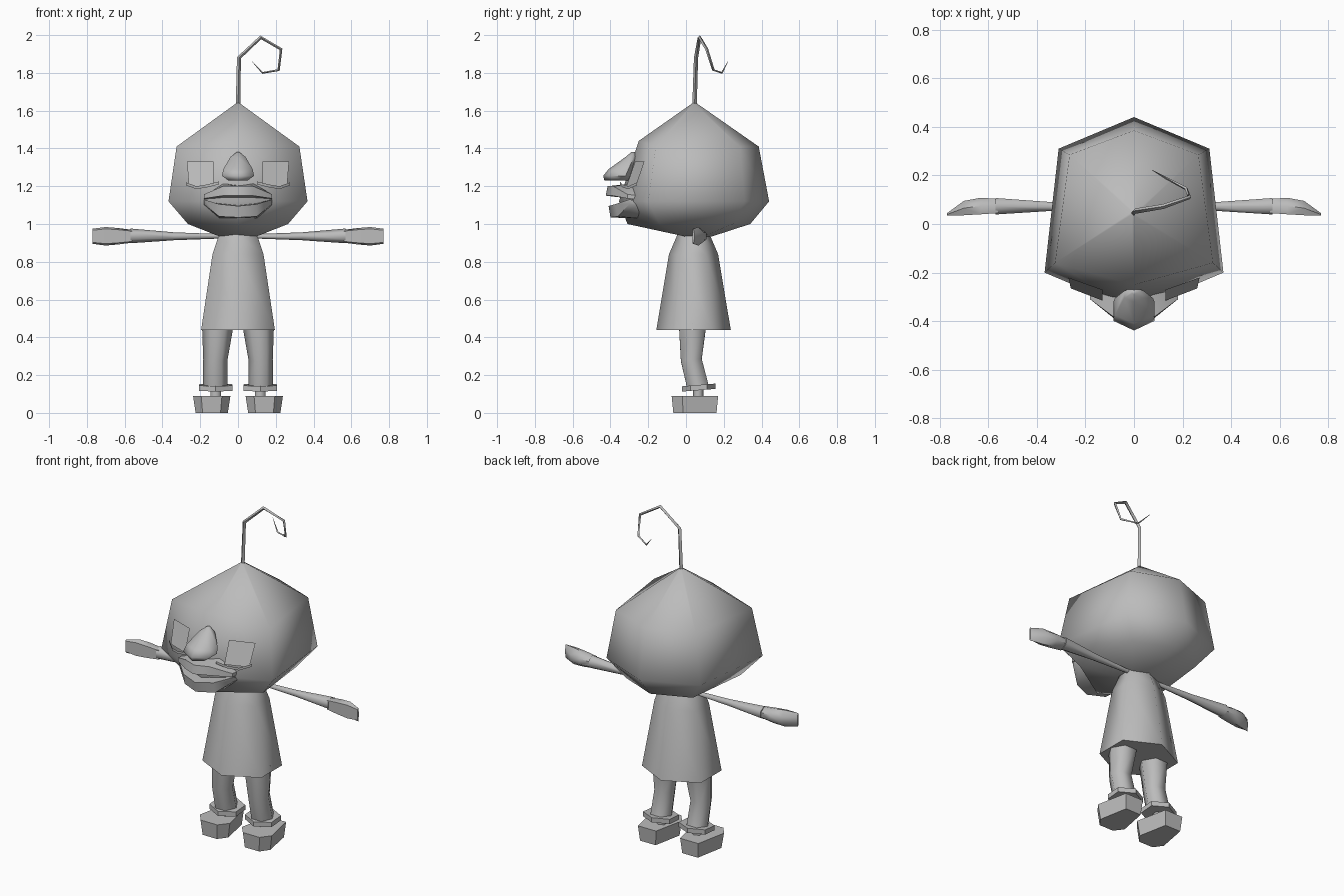
import bpy, bmesh, math
from mathutils import Vector

grey = bpy.data.materials.new("plain grey")
grey.diffuse_color = (0.5, 0.5, 0.5, 1)


def make(name, verts, faces, angle=65):
    bm = bmesh.new()
    vs = [bm.verts.new(v) for v in verts]
    for f in faces:
        bm.faces.new([vs[i] for i in f])
    bmesh.ops.recalc_face_normals(bm, faces=bm.faces)
    me = bpy.data.meshes.new(name)
    bm.to_mesh(me)
    bm.free()
    me.materials.append(grey)
    for p in me.polygons:
        p.use_smooth = angle > 0
    if angle:
        me.set_sharp_from_angle(angle=math.radians(angle))
    ob = bpy.data.objects.new(name, me)
    bpy.context.collection.objects.link(ob)
    return ob


def loft(name, rings, angle=65):
    """Skin equal-length closed rings and cap both ends."""
    n = len(rings[0])
    verts = [p for r in rings for p in r]
    faces = [(k * n + i, k * n + (i + 1) % n, (k + 1) * n + (i + 1) % n, (k + 1) * n + i)
             for k in range(len(rings) - 1) for i in range(n)]
    faces += [tuple(range(n)), tuple(range(len(verts) - n, len(verts)))]
    return make(name, verts, faces, angle)


def hexring(cx, cy, z, rx, ry, tilt=0.0):
    """Six-sided ring with corners at front and back."""
    pts = []
    for i in range(6):
        a = math.radians(90 + 60 * i)
        y = ry * math.sin(a)
        pts.append((cx + rx * math.cos(a) / math.cos(math.pi / 6), cy + y, z + tilt * y))
    return pts


def tube(name, path, radii, n=6):
    pts = [Vector(p) for p in path]
    rings = []
    for i, p in enumerate(pts):
        t = (pts[min(i + 1, len(pts) - 1)] - pts[max(i - 1, 0)]).normalized()
        u = Vector((0, 1, 0)).cross(t).normalized()
        v = t.cross(u)
        rings.append([p + radii[i] * (u * math.cos(2 * math.pi * k / n) + v * math.sin(2 * math.pi * k / n))
                      for k in range(n)])
    return loft(name, rings)


# Head: back y, rear side x/y, front side x/y, front y, z, front z
def head_ring(b, rx, ry, fx, fy, f, z, fz):
    return [(0, b, z), (-rx, ry, z), (-fx, fy, z), (0, f, fz), (fx, fy, z), (rx, ry, z)]


loft("head", [
    head_ring(0.055, 0.008, 0.05, 0.008, 0.04, 0.035, 1.64, 1.64),
    head_ring(0.385, 0.265, 0.285, 0.325, -0.16, -0.25, 1.41, 1.44),
    head_ring(0.44, 0.31, 0.31, 0.368, -0.20, -0.355, 1.12, 1.12),
    head_ring(0.34, 0.22, 0.25, 0.265, -0.14, -0.31, 1.00, 1.00),
    head_ring(0.14, 0.09, 0.09, 0.10, -0.01, -0.03, 0.935, 0.94)])

# Curled antenna
tube("antenna",
     [(0, 0.045, 1.62), (0.005, 0.053, 1.88), (0.12, 0.072, 1.988), (0.228, 0.11, 1.925),
      (0.215, 0.145, 1.815), (0.13, 0.19, 1.80), (0.075, 0.222, 1.86)],
     [0.012, 0.011, 0.01, 0.008, 0.007, 0.005, 0.001], 4)

# Nose: z, half width, back y, front y
loft("nose", [hexring(0, (b + f) / 2, z, w, (b - f) / 2) for z, w, b, f in [
    (1.38, 0.008, -0.27, -0.29), (1.355, 0.04, -0.26, -0.32), (1.29, 0.078, -0.27, -0.41),
    (1.255, 0.085, -0.28, -0.438), (1.23, 0.05, -0.29, -0.432)]])


# Lips: cross-sections at the corner, the middle of each side and the centre
def lip(name, corner, side, mid, sx):
    rows = [(-0.18, corner), (-sx, side), (0, mid), (sx, side), (0.18, corner)]
    loft(name, [[(x, y, z) for y, z in sec] for x, sec in rows], 50)


lip("upper_lip",
    [(-0.25, 1.15), (-0.31, 1.157), (-0.31, 1.135), (-0.25, 1.13)],
    [(-0.28, 1.215), (-0.385, 1.20), (-0.39, 1.15), (-0.28, 1.135)],
    [(-0.30, 1.205), (-0.415, 1.20), (-0.425, 1.15), (-0.30, 1.135)], 0.08)
lip("lower_lip",
    [(-0.25, 1.12), (-0.30, 1.13), (-0.30, 1.105), (-0.25, 1.10)],
    [(-0.28, 1.11), (-0.375, 1.105), (-0.36, 1.04), (-0.25, 1.03)],
    [(-0.31, 1.10), (-0.41, 1.095), (-0.40, 1.035), (-0.29, 1.03)], 0.10)

# Dress
loft("dress", [hexring(0, 0.04, z, rx, ry) for z, rx, ry in [
    (0.945, 0.10, 0.085), (0.84, 0.135, 0.13), (0.44, 0.195, 0.197)]])

for s, side in ((1, "left"), (-1, "right")):
    # Eye plate and wavy lower lid
    make(side + "_eye", [(s * 0.13, -0.315, 1.20), (s * 0.26, -0.265, 1.20),
                         (s * 0.27, -0.22, 1.33), (s * 0.13, -0.27, 1.33)], [(0, 1, 2, 3)])
    lid = [(0.10, -0.35, 1.21), (0.16, -0.338, 1.195), (0.22, -0.305, 1.185), (0.275, -0.26, 1.205)]
    make(side + "_eyelid", [(s * x, y, z + d) for d in (0, 0.015) for x, y, z in lid],
         [(i, i + 1, i + 5, i + 4) for i in range(3)])

    # Arm with flared sleeve, and flat-fronted hand
    tube(side + "_arm", [(s * 0.07, 0.07, 0.935), (s * 0.34, 0.072, 0.935), (s * 0.57, 0.073, 0.937)],
         [0.011, 0.021, 0.039])
    loft(side + "_hand", [
        [(s * x, f, 0.935 + 0.8 * h), (s * x, (f + b) / 2, 0.935 + h), (s * x, b, 0.935 + 0.4 * h),
         (s * x, b, 0.935 - 0.4 * h), (s * x, (f + b) / 2, 0.935 - h), (s * x, f, 0.935 - 0.8 * h)]
        for x, f, b, h in [(0.56, 0.045, 0.103, 0.034), (0.63, 0.04, 0.108, 0.043),
                           (0.70, 0.036, 0.095, 0.049), (0.77, 0.034, 0.044, 0.04)]], 50)

    # Bent leg, cuff, ankle and shoe
    tube(side + "_leg", [(s * 0.107, 0.035, 0.47), (s * 0.12, 0.028, 0.28), (s * 0.12, 0.065, 0.13)],
         [0.084, 0.064, 0.066])
    loft(side + "_cuff", [hexring(s * 0.118, 0.068, z, 0.088, 0.088, 0.08) for z in (0.12, 0.148)], 40)
    loft(side + "_ankle", [hexring(s * 0.118, 0.065, z, 0.028, 0.028) for z in (0.07, 0.13)])
    plan = [(0.04, -0.02), (0.085, -0.076), (0.195, -0.076), (0.238, -0.02), (0.20, 0.17), (0.08, 0.17)]
    loft(side + "_shoe", [[(s * (0.14 + (x - 0.14) * k), 0.05 + (y - 0.05) * (0.5 + k / 2), z) for x, y in plan]
                          for z, k in ((0, 0.86), (0.09, 1.0))], 0)
